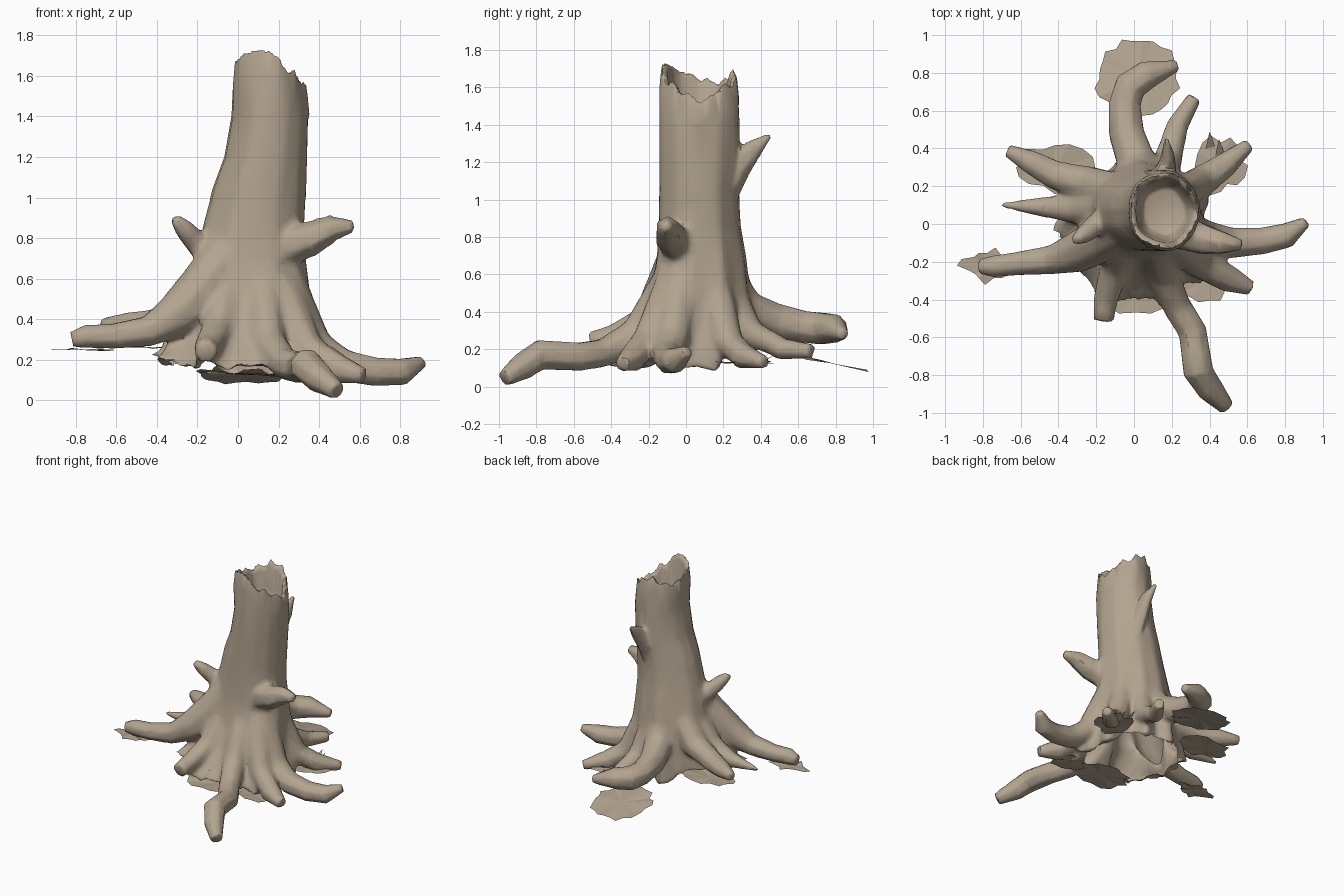
import bpy, bmesh, math, random
from mathutils import Vector

random.seed(4)
bark = bpy.data.materials.new("bark_tan")
bark.diffuse_color = (0.45, 0.37, 0.28, 1)


def select(ob):
    bpy.ops.object.select_all(action='DESELECT')
    ob.select_set(True)
    bpy.context.view_layer.objects.active = ob


def make(name, verts, faces):
    me = bpy.data.meshes.new(name)
    me.from_pydata([tuple(v) for v in verts], [], faces)
    me.materials.append(bark)
    ob = bpy.data.objects.new(name, me)
    bpy.context.collection.objects.link(ob)
    return ob


def ground(x, y):
    return 0.16 - 0.1 * x


# ---- trunk: stacked rings, flared and fluted toward the roots ----
N = 48
root_dirs = [96, 68, 28, -12, -35, -65, -115, 200, 176, 155]
# z, left, right, front, back extents, flute depth (z None = ragged ground edge)
rings = [(None, -0.39, 0.40, -0.44, 0.34, 0.07),
         (0.24, -0.35, 0.39, -0.36, 0.34, 0.065),
         (0.35, -0.30, 0.37, -0.27, 0.335, 0.05),
         (0.50, -0.24, 0.35, -0.195, 0.335, 0.03),
         (0.70, -0.20, 0.33, -0.16, 0.315, 0.02),
         (0.85, -0.17, 0.325, -0.15, 0.29, 0.015),
         (1.05, -0.12, 0.335, -0.145, 0.28, 0.01),
         (1.20, -0.065, 0.34, -0.145, 0.285, 0.008),
         (1.40, -0.03, 0.345, -0.145, 0.285, 0.008)]
rim = [1.52, 1.56, 1.58, 1.63, 1.60, 1.68, 1.66, 1.71, 1.64, 1.66, 1.62, 1.66,
       1.64, 1.69, 1.69, 1.72, 1.73, 1.74, 1.73, 1.69, 1.62, 1.64, 1.57, 1.58]


def flute(deg):
    best = min(abs((deg - r + 180) % 360 - 180) for r in root_dirs)
    return math.exp(-(best / 9) ** 2)


def rim_z(i):
    a, b = rim[(i // 2) % 24], rim[(i // 2 + 1) % 24]
    return a if i % 2 == 0 else (a + b) / 2


verts, faces = [], []
for z, l, r, f, b, d in rings:
    for i in range(N):
        t = 2 * math.pi * i / N
        k = 1 + d / 0.3 * (flute(i * 360 / N) - 0.3)
        x = (l + r) / 2 + (r - l) / 2 * k * math.cos(t)
        y = (f + b) / 2 + (b - f) / 2 * k * math.sin(t)
        verts.append((x, y, ground(x, y) + random.uniform(-0.05, 0.03) if z is None else z))
# broken rim, then hollow inside: scale, rim offset or fixed depth
for s, dz, fixed in [(1.02, -0.12, None), (0.96, 0, None), (0.82, -0.03, None),
                     (0.74, None, 1.45), (0.60, None, 1.36)]:
    for i in range(N):
        t = 2 * math.pi * i / N
        w = s * (1 + 0.03 * math.cos(5 * t))
        verts.append((0.158 + 0.186 * w * math.cos(t), 0.07 + 0.207 * w * math.sin(t),
                      fixed if fixed else rim_z(i) + dz))
M = len(verts) // N
for j in range(M - 1):
    for i in range(N):
        a, b = j * N + i, j * N + (i + 1) % N
        faces.append((a, b, b + N, a + N))
faces.append(tuple((M - 1) * N + i for i in range(N)))
verts.append((0, 0, 0.2))
faces += [(len(verts) - 1, (i + 1) % N, i) for i in range(N)]
parts = [make("trunk", verts, faces)]


# ---- roots and branch stubs: tapered tubes along short paths ----
def tube(name, pts, sides=8, flat=1.0):
    P = [Vector(p[:3]) for p in pts]
    v, f = [], []
    for j, p in enumerate(P):
        tan = (P[min(j + 1, len(P) - 1)] - P[max(j - 1, 0)]).normalized()
        side = tan.cross(Vector((0, 0, 1))).normalized()
        up = side.cross(tan)
        for i in range(sides):
            t = 2 * math.pi * (i + 0.5) / sides
            v.append(p + pts[j][3] * (side * math.cos(t) * flat + up * math.sin(t)))
    for j in range(len(P) - 1):
        for i in range(sides):
            a, b = j * sides + i, j * sides + (i + 1) % sides
            f.append((a, b, b + sides, a + sides))
    f.append(tuple(range(sides))[::-1])
    f.append(tuple((len(P) - 1) * sides + i for i in range(sides)))
    parts.append(make(name, v, f))


tube("back_root", [(0.07, 0.16, 0.66, .11), (0.02, 0.31, 0.42, .11), (-0.04, 0.48, 0.35, .10),
                   (-0.05, 0.63, 0.32, .09), (-0.02, 0.73, 0.31, .09), (0.07, 0.79, 0.31, .08),
                   (0.23, 0.84, 0.28, .03)])
tube("back_right_root", [(0.13, 0.20, 0.58, .09), (0.18, 0.34, 0.29, .08),
                         (0.23, 0.52, 0.20, .06), (0.32, 0.67, 0.19, .04)])
tube("right_back_root", [(0.22, 0.15, 0.58, .09), (0.35, 0.22, 0.24, .09),
                         (0.48, 0.31, 0.16, .07), (0.61, 0.42, 0.13, .035)])
tube("right_root", [(0.23, -0.02, 0.60, .10), (0.37, -0.07, 0.27, .10), (0.52, -0.10, 0.17, .085),
                    (0.68, -0.09, 0.14, .075), (0.81, -0.06, 0.14, .07), (0.91, 0.01, 0.19, .03)])
tube("front_right_root", [(0.2, -0.06, 0.58, .10), (0.34, -0.20, 0.25, .09),
                          (0.50, -0.29, 0.15, .075), (0.62, -0.34, 0.12, .04)])
tube("front_root", [(0.12, -0.08, 0.58, .10), (0.15, -0.26, 0.29, .09), (0.23, -0.44, 0.18, .08),
                    (0.31, -0.57, 0.16, .08), (0.34, -0.78, 0.17, .085),
                    (0.40, -0.87, 0.11, .075), (0.49, -0.97, 0.045, .045)])
tube("front_left_root", [(-0.04, -0.05, 0.62, .09), (-0.10, -0.22, 0.35, .085),
                         (-0.15, -0.40, 0.26, .07), (-0.16, -0.51, 0.24, .055)])
tube("left_root", [(0.02, 0.02, 0.84, .12), (-0.15, -0.07, 0.58, .13), (-0.30, -0.15, 0.42, .115),
                   (-0.44, -0.19, 0.34, .08), (-0.62, -0.21, 0.315, .065),
                   (-0.75, -0.225, 0.315, .06), (-0.82, -0.225, 0.30, .04)])
tube("left_pointed_root", [(-0.05, 0.07, 0.68, .11), (-0.28, 0.08, 0.39, .09),
                           (-0.48, 0.09, 0.33, .055), (-0.70, 0.10, 0.32, .012)])
tube("left_back_root", [(0.0, 0.14, 0.70, .11), (-0.23, 0.21, 0.43, .10),
                        (-0.42, 0.26, 0.37, .08), (-0.55, 0.33, 0.37, .065),
                        (-0.67, 0.39, 0.37, .035)])
tube("left_branch", [(-0.1, 0.06, 0.70, .08), (-0.20, 0.0, 0.77, .065),
                     (-0.27, -0.06, 0.85, .055), (-0.31, -0.09, 0.90, .028)], 6)
tube("right_branch", [(0.22, -0.03, 0.75, .11), (0.36, -0.08, 0.80, .09),
                      (0.47, -0.10, 0.85, .065), (0.57, -0.11, 0.86, .03)], 6)
tube("back_spike", [(0.17, 0.20, 1.02, .08), (0.17, 0.27, 1.18, .085),
                    (0.18, 0.36, 1.27, .055), (0.17, 0.45, 1.345, .016)], 6, 0.7)

# ---- weld trunk, roots and stubs into one bark skin ----
select(parts[0])
for p in parts:
    p.select_set(True)
bpy.ops.object.join()
stump = bpy.context.object
stump.name = "stump_with_roots"
rm = stump.modifiers.new("weld", 'REMESH')
rm.mode, rm.voxel_size = 'VOXEL', 0.014
bpy.ops.object.modifier_apply(modifier=rm.name)

bm = bmesh.new()
bm.from_mesh(stump.data)
# soften only where roots and stubs meet the trunk
soft = [v for v in bm.verts if v.co.z < 1.0
        and math.hypot(v.co.x - 0.03, v.co.y) < 0.5 - 0.15 * (v.co.z > 0.6)]
for _ in range(10):
    bmesh.ops.smooth_vert(bm, verts=soft, factor=0.5, use_axis_x=True, use_axis_y=True, use_axis_z=True)
# open the underside
bm.normal_update()
under = [f for f in bm.faces if f.normal.z < -0.6 and f.calc_center_median().z < 0.24
         and f.calc_center_median().xy.length < 0.36]
bmesh.ops.delete(bm, geom=under, context='FACES')
bm.to_mesh(stump.data)
bm.free()
dec = stump.modifiers.new("low_poly", 'DECIMATE')
dec.ratio = 0.12
bpy.ops.object.modifier_apply(modifier=dec.name)
bpy.ops.object.shade_smooth_by_angle(angle=math.radians(45))
if not stump.data.materials:
    stump.data.materials.append(bark)


# ---- ragged soil-level bark flakes around the roots ----
def flake(name, cx, cy, rx, ry, zf, n=22, rough=0.2):
    v, f = [(cx, cy, zf(cx, cy))], []
    for i in range(n):
        t = 2 * math.pi * i / n
        k = random.uniform(1 - rough, 1 + rough / 3)
        x, y = cx + rx * k * math.cos(t), cy + ry * k * math.sin(t)
        v.append((x, y, zf(x, y) + random.uniform(-0.008, 0.008)))
        f.append((0, i + 1, (i + 1) % n + 1))
    make(name, v, f)


flake("back_flake", 0.02, 0.77, 0.23, 0.215, lambda x, y: 0.16 - 0.2 * (y - 0.6), 26, 0.13)
flake("left_flake", -0.76, -0.22, 0.16, 0.10, lambda x, y: 0.25, 18, 0.35)
flake("left_back_flake", -0.42, 0.30, 0.20, 0.13, lambda x, y: 0.26, 16, 0.3)
flake("right_back_flake", 0.46, 0.31, 0.13, 0.16, lambda x, y: 0.13, 16, 0.35)
flake("front_flake", 0.05, -0.33, 0.25, 0.16, lambda x, y: 0.13 - 0.04 * x, 18, 0.2)
flake("front_right_flake", 0.37, -0.31, 0.14, 0.12, lambda x, y: 0.11, 14, 0.3)

# upright bark slivers at the back right
for x, y in [(0.40, 0.46), (0.45, 0.42)]:
    make("bark_sliver", [(x - 0.02, y - 0.06, 0.13), (x + 0.03, y - 0.05, 0.13), (x, y + 0.03, 0.18)],
         [(0, 1, 2)])
